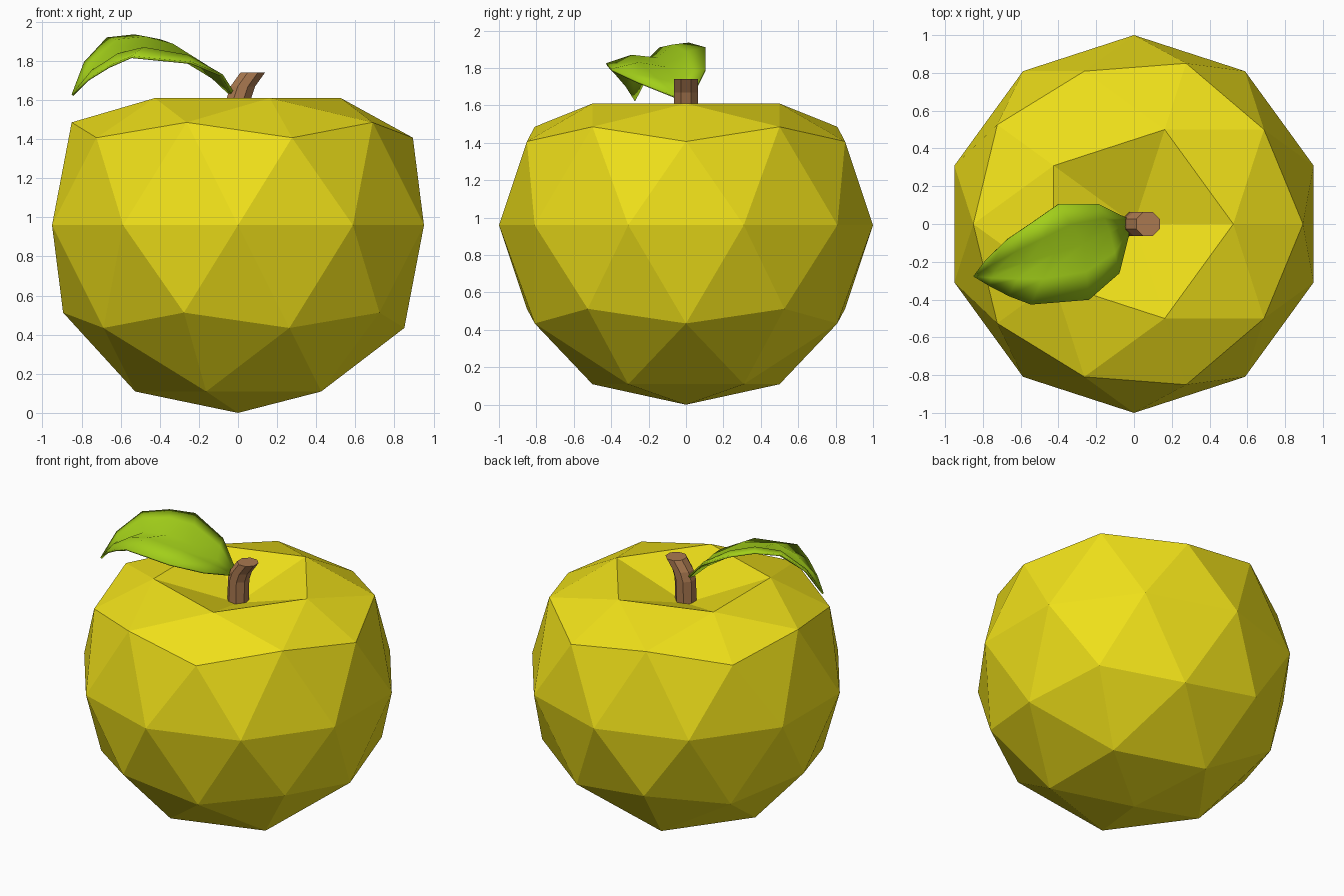
import bpy, bmesh, math
from mathutils import Vector

if "Cube" in bpy.data.objects:
    bpy.data.objects.remove(bpy.data.objects["Cube"])


def add_object(name, bm, colour, smooth=False):
    bmesh.ops.recalc_face_normals(bm, faces=bm.faces)
    mesh = bpy.data.meshes.new(name)
    for f in bm.faces:
        f.smooth = smooth
    bm.to_mesh(mesh)
    bm.free()
    mat = bpy.data.materials.new(name + "_colour")
    mat.diffuse_color = (*colour, 1)
    mat.use_nodes = True
    mat.node_tree.nodes["Principled BSDF"].inputs["Base Color"].default_value = mat.diffuse_color
    mesh.materials.append(mat)
    obj = bpy.data.objects.new(name, mesh)
    bpy.context.collection.objects.link(obj)
    return obj


# Fruit: faceted icosphere with a lowered rim, sunken top and flattened base
bm = bmesh.new()
bmesh.ops.create_icosphere(bm, subdivisions=2, radius=1)
for v in bm.verts:
    if v.co.z > 0.95:
        v.co.z = 0.48
    elif v.co.z > 0.8:
        v.co.z = 0.65
    elif v.co.z < -0.95:
        v.co.z = -0.96
    v.co.z += 0.96
add_object("fruit", bm, (0.87, 0.75, 0.01))

# Stem: octagonal tube with horizontal rings, bending towards +x
bm = bmesh.new()
rings = []
for x, z in [(0, 1.43), (0.005, 1.61), (0.025, 1.67), (0.075, 1.74)]:
    rings.append([bm.verts.new((x + 0.068 * math.cos(a), 0.068 * math.sin(a), z))
                  for a in [math.radians(22.5 + 45 * i) for i in range(8)]])
for low, high in zip(rings, rings[1:]):
    for i in range(8):
        j = (i + 1) % 8
        bm.faces.new((low[i], low[j], high[j], high[i]))
bm.faces.new(rings[0])
bm.faces.new(rings[-1])
add_object("stem", bm, (0.40, 0.19, 0.08))

# Leaf: two bulging halves folded along an arched midrib
back_edge = [(-.04, .03, 1.64), (-.19, .105, 1.79), (-.40, .105, 1.905),
             (-.53, .015, 1.93), (-.67, -.08, 1.915), (-.785, -.19, 1.79)]
midrib = [(-.035, -.01, 1.625), (-.13, -.045, 1.715), (-.27, -.105, 1.80),
          (-.42, -.155, 1.85), (-.57, -.20, 1.845), (-.73, -.245, 1.765)]
front_edge = [(-.03, -.06, 1.645), (-.08, -.26, 1.725), (-.24, -.40, 1.79),
              (-.545, -.425, 1.82), (-.66, -.38, 1.77), (-.765, -.325, 1.705)]
bulge = [0, 0.02, 0.03, 0.03, 0.025, 0.01]

bm = bmesh.new()
rows = []
for back, mid, front, b in zip(back_edge, midrib, front_edge, bulge):
    back, mid, front = Vector(back), Vector(mid), Vector(front)
    up = Vector((0, 0, b))
    row = [back, (back + mid) / 2 + up, mid, (mid + front) / 2 + up, front]
    rows.append([bm.verts.new(p) for p in row])
for r0, r1 in zip(rows, rows[1:]):
    for i in range(4):
        bm.faces.new((r0[i], r0[i + 1], r1[i + 1], r1[i]))
tip = bm.verts.new((-.847, -.275, 1.625))
for i in range(4):
    bm.faces.new((rows[-1][i], rows[-1][i + 1], tip))
leaf = add_object("leaf", bm, (0.36, 0.62, 0.01), smooth=True)
solid = leaf.modifiers.new("thickness", 'SOLIDIFY')
solid.thickness = 0.012
solid.offset = 0
